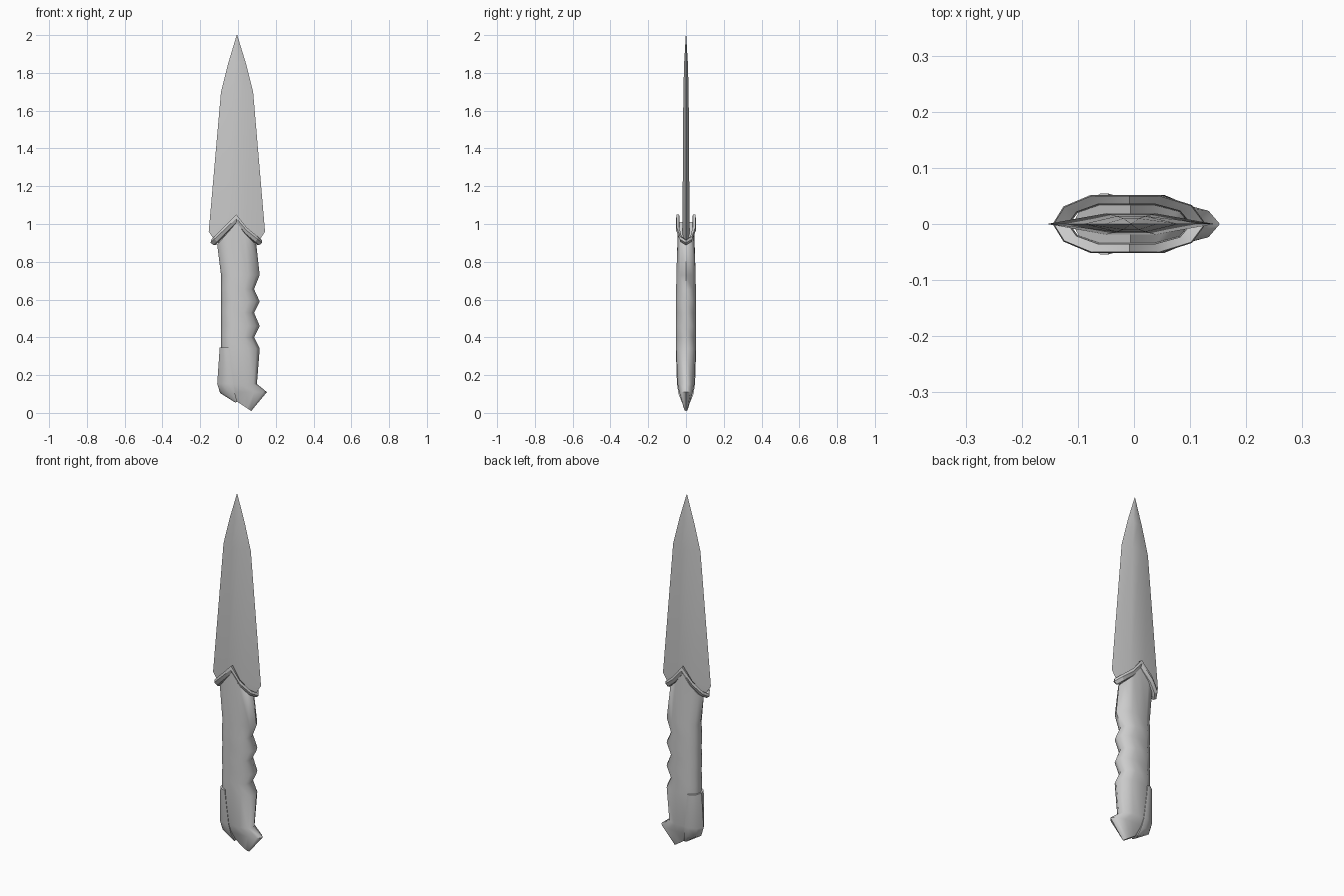
import bpy
import bmesh
import math

cube = bpy.data.objects.get("Cube")
if cube:
    bpy.data.objects.remove(cube, do_unlink=True)

# One flat grey for the whole knife
GREY = (0.6, 0.6, 0.6, 1)
grey = bpy.data.materials.new("plain grey")
grey.use_nodes = True
grey.diffuse_color = GREY
grey.node_tree.nodes["Principled BSDF"].inputs["Base Color"].default_value = GREY


def section(half, xl, zl, xr, zr, thick, peak=0):
    """Closed ring; half lists (across, depth, rise) from left edge to right edge."""
    front = [(xl + (xr - xl) * u, -thick * d, zl + (zr - zl) * u + peak * r)
             for u, d, r in half]
    return front + [(x, -y, z) for x, y, z in reversed(front[1:-1])]


def loft(name, rings, angle, closed=False):
    """Skin the rings; open lofts get caps made of front-to-back strips."""
    bm = bmesh.new()
    loops = [[bm.verts.new(p) for p in ring] for ring in rings]
    n = len(loops[0])
    pairs = list(zip(loops, loops[1:]))
    if closed:
        pairs.append((loops[-1], loops[0]))
    for a, b in pairs:
        for i in range(n):
            j = (i + 1) % n
            bm.faces.new((a[i], a[j], b[j], b[i]))
    if not closed:
        for loop in (loops[0], loops[-1]):
            for i in range(n // 2):
                quad = [loop[i], loop[i + 1], loop[n - i - 1], loop[(n - i) % n]]
                bm.faces.new(list(dict.fromkeys(quad)))
    bmesh.ops.recalc_face_normals(bm, faces=bm.faces)
    mesh = bpy.data.meshes.new(name)
    bm.to_mesh(mesh)
    bm.free()
    mesh.materials.append(grey)
    obj = bpy.data.objects.new(name, mesh)
    bpy.context.collection.objects.link(obj)
    bpy.ops.object.select_all(action="DESELECT")
    obj.select_set(True)
    bpy.context.view_layer.objects.active = obj
    bpy.ops.object.shade_smooth_by_angle(angle=math.radians(angle))
    return obj


# Cross-sections: fraction across, fraction of depth, fraction of chevron rise
GRIP = [(0, 0, 0), (.07, .6, .15), (.25, 1, .5), (.5, 1, 1),
        (.7, 1, .5), (.91, .65, .15), (1, 0, 0)]
BLADE = [(0, 0, 0), (.35, 1, 0), (.65, 1, 0), (1, 0, 0)]
CAP = [(0, 0, 0), (.22, .65, 0), (.7, 1, 0), (1, 1, 0), (1, 0, 0)]

# Blade, from the shoulder up to the point
loft("blade", [section(BLADE, *s) for s in (
    (-.115, .9, .105, .9, .017),
    (-.155, .96, .143, .96, .019),
    (-.09, 1.7, .08, 1.7, .014),
    (-.052, 1.85, .042, 1.85, .01),
    (-.007, 2, -.004, 2, .001))], 40)

# Chevron guard wrapped around the base of the blade
loft("guard", [section(GRIP, *s) for s in (
    (-.128, .888, .112, .888, .044, .12),
    (-.145, .9, .128, .9, .052, .13),
    (-.143, .915, .126, .915, .05, .135),
    (-.118, .915, .102, .915, .036, .135),
    (-.115, .89, .1, .89, .034, .12))], 30, closed=True)

# Grip with finger grooves along its right edge and a hooked end
grooves = [(-.09, z, x, z, .052) for z, x in (
    (.655, .085), (.59, .115), (.53, .085), (.46, .115), (.4, .085), (.34, .115))]
loft("grip", [section(GRIP, *s) for s in [
    (-.11, .89, .097, .89, .042, .12),
    (-.09, .73, .115, .73, .051)] + grooves + [
    (-.09, .155, .1, .153, .045),
    (-.07, .11, .153, .11, .036),
    (-.005, .06, .07, .01, .012)]], 50)

# Raised cap on the left side of the grip end
loft("pommel_cap", [section(CAP, *s) for s in (
    (-.097, .345, -.045, .345, .054),
    (-.11, .155, -.025, .155, .048),
    (-.095, .105, -.015, .1, .04),
    (-.015, .055, -.005, .058, .022))], 45)
